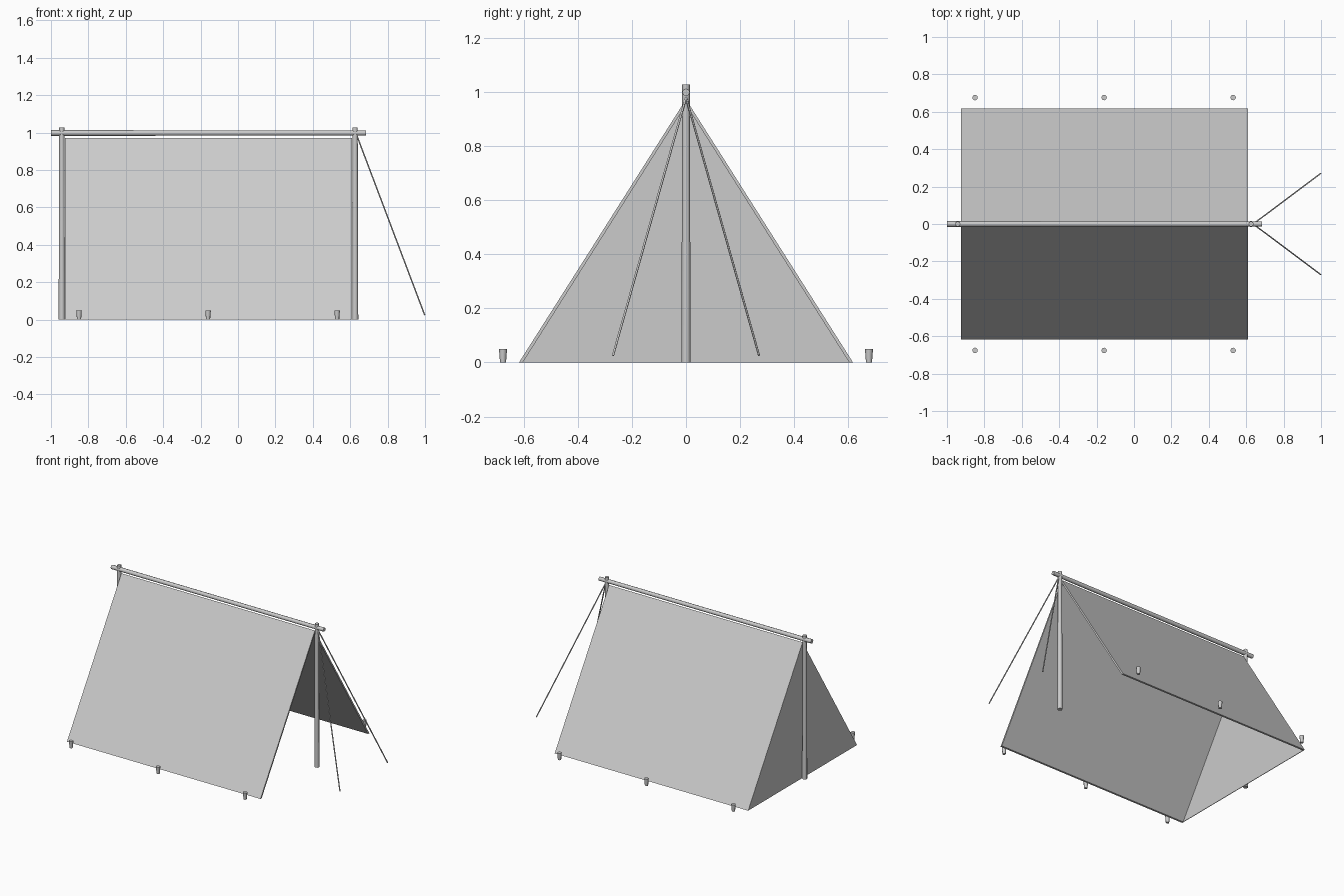
import bpy, bmesh, math
from mathutils import Vector

cube = bpy.data.objects.get("Cube")
if cube:
    bpy.data.objects.remove(cube, do_unlink=True)

grey = bpy.data.materials.new("pale_grey")
grey.use_nodes = True
grey.diffuse_color = (0.6, 0.6, 0.6, 1)
grey.node_tree.nodes["Principled BSDF"].inputs["Base Color"].default_value = (0.6, 0.6, 0.6, 1)


def finish(name, bm):
    bmesh.ops.recalc_face_normals(bm, faces=bm.faces)
    mesh = bpy.data.meshes.new(name)
    bm.to_mesh(mesh)
    bm.free()
    mesh.materials.append(grey)
    obj = bpy.data.objects.new(name, mesh)
    bpy.context.collection.objects.link(obj)
    return obj


def rod(name, start, end, r1, r2, sides=8):
    """Tapered rod between two points."""
    start, end = Vector(start), Vector(end)
    axis = end - start
    bm = bmesh.new()
    bmesh.ops.create_cone(bm, cap_ends=True, segments=sides,
                          radius1=r1, radius2=r2, depth=axis.length)
    turn = axis.to_track_quat("Z", "Y").to_matrix().to_4x4()
    bmesh.ops.transform(bm, matrix=turn, verts=bm.verts)
    bmesh.ops.translate(bm, vec=(start + end) / 2, verts=bm.verts)
    return finish(name, bm)


def slab(name, profile, x0, x1):
    """Profile in y and z, extruded along x."""
    bm = bmesh.new()
    face = bm.faces.new([bm.verts.new((x0, y, z)) for y, z in profile])
    ext = bmesh.ops.extrude_face_region(bm, geom=[face])
    moved = [v for v in ext["geom"] if isinstance(v, bmesh.types.BMVert)]
    bmesh.ops.translate(bm, vec=(x1 - x0, 0, 0), verts=moved)
    return finish(name, bm)


BACK, OPEN = -0.925, 0.61      # ends of the cloth along x
HALF, APEX, THICK = 0.617, 0.972, 0.014

# Sloping cloth sides, guy ropes and pegs on both sides
for side, s in (("front", -1), ("rear", 1)):
    slab(f"{side}_canvas",
         [(s * HALF, 0), (0, APEX), (0, APEX - 0.02), (s * (HALF - THICK), 0)],
         BACK, OPEN)
    rod(f"{side}_guy_rope", (0.637, 0, 0.98), (0.998, s * 0.27, 0.025), 0.004, 0.004, 6)
    for i, x in enumerate((-0.85, -0.16, 0.53)):
        rod(f"{side}_peg_{i + 1}", (x, s * 0.676, 0), (x, s * 0.676, 0.05), 0.011, 0.015)

# Closed end wall
slab("end_wall", [(-HALF, 0), (HALF, 0), (0, APEX)], BACK, BACK + 0.004)

# Upright poles and ridge pole
for name, x in (("back_pole", -0.942), ("entrance_pole", 0.626)):
    rod(name, (x, 0, 0), (x, 0, 1.027), 0.017, 0.014)
rod("ridge_pole", (-1.0, 0, 0.998), (0.685, 0, 0.998), 0.015, 0.014)

for obj in bpy.context.collection.objects:
    if obj.type == "MESH" and ("pole" in obj.name or "rope" in obj.name or "peg" in obj.name):
        bpy.ops.object.select_all(action="DESELECT")
        obj.select_set(True)
        bpy.context.view_layer.objects.active = obj
        bpy.ops.object.shade_smooth_by_angle(angle=math.radians(60))
